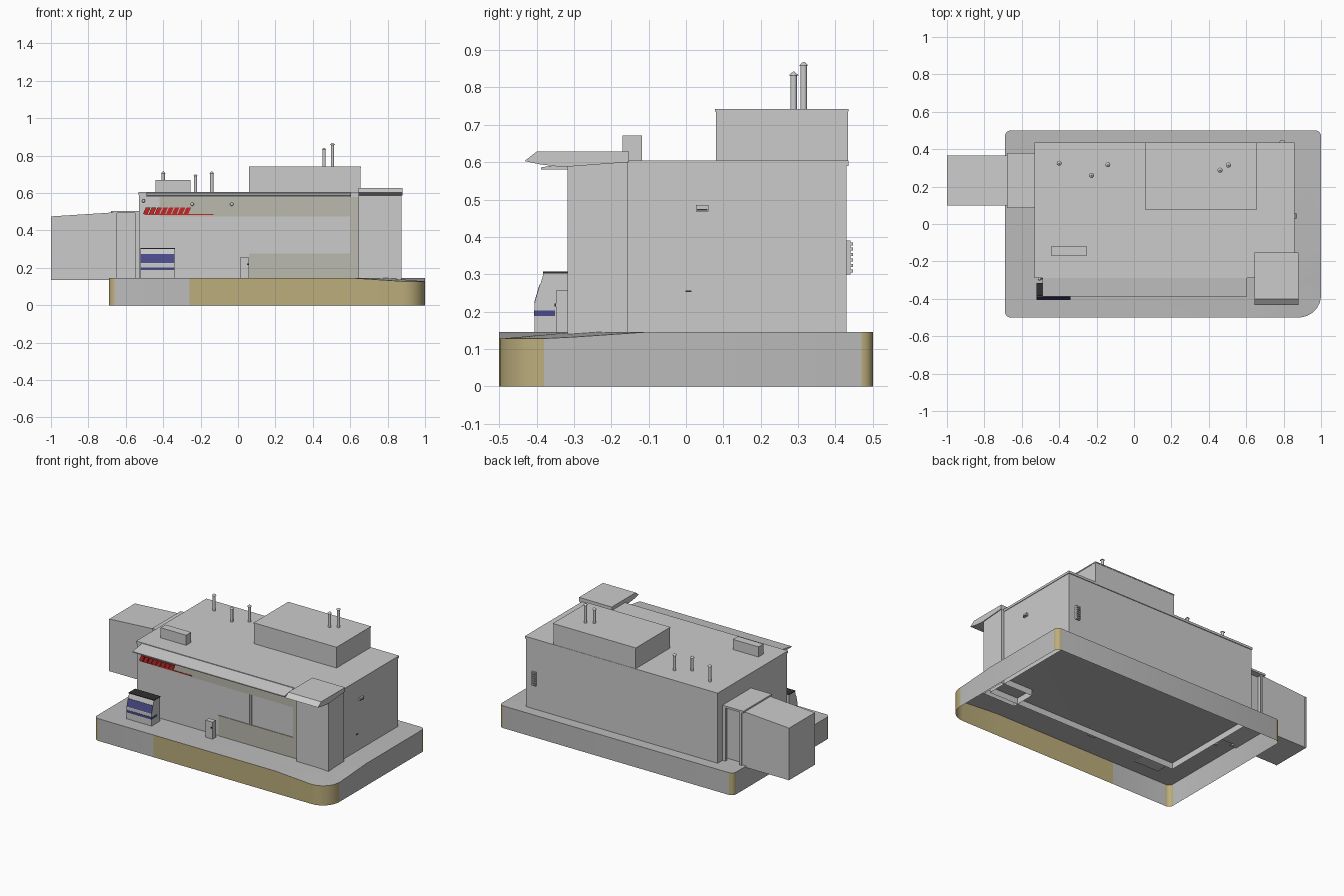
import bpy, bmesh, math
from mathutils import Vector

if "Cube" in bpy.data.objects:
    bpy.data.objects.remove(bpy.data.objects["Cube"])


def mat(name, rgb):
    m = bpy.data.materials.new(name)
    m.diffuse_color = (*rgb, 1)
    m.use_nodes = True
    m.node_tree.nodes["Principled BSDF"].inputs["Base Color"].default_value = m.diffuse_color
    return m


OCHRE = mat("ochre", (0.50, 0.42, 0.20))
BEIGE = mat("beige", (0.50, 0.49, 0.42))
NAVY = mat("navy", (0.07, 0.07, 0.25))
RED = mat("red", (0.55, 0.02, 0.02))
DARK = mat("dark", (0.03, 0.03, 0.03))
GREY = mat("grey", (0.5, 0.5, 0.5))


def finish(name, bm, m=None):
    bmesh.ops.recalc_face_normals(bm, faces=bm.faces)
    me = bpy.data.meshes.new(name)
    bm.to_mesh(me)
    bm.free()
    ob = bpy.data.objects.new(name, me)
    bpy.context.collection.objects.link(ob)
    if m:
        me.materials.append(m)
    return ob


def smooth(ob):
    bpy.ops.object.select_all(action='DESELECT')
    ob.select_set(True)
    bpy.context.view_layer.objects.active = ob
    bpy.ops.object.shade_smooth_by_angle(angle=math.radians(35))


def box(name, x, y, z, m=None, open_bottom=False):
    bm = bmesh.new()
    bmesh.ops.create_cube(bm, size=1)
    for v in bm.verts:
        v.co = [r[0] if c < 0 else r[1] for c, r in zip(v.co, (x, y, z))]
    if open_bottom:
        low = [f for f in bm.faces if all(v.co.z < z[0] + 1e-5 for v in f.verts)]
        bmesh.ops.delete(bm, geom=low, context='FACES_ONLY')
    return finish(name, bm, m)


def prism(name, pts, axis, a, b, m=None):
    """Extrude a 2D profile along axis 'x' (pts are y,z) or 'y' (pts are x,z)."""
    place = (lambda p, t: (t, p[0], p[1])) if axis == 'x' else (lambda p, t: (p[0], t, p[1]))
    bm = bmesh.new()
    f = bm.faces.new([bm.verts.new(place(p, a)) for p in pts])
    r = bmesh.ops.extrude_face_region(bm, geom=[f])
    off = Vector(place((0, 0), b - a))
    bmesh.ops.translate(bm, vec=off, verts=[v for v in r['geom'] if isinstance(v, bmesh.types.BMVert)])
    return finish(name, bm, m)


# Plinth: open-bottomed slab, rounded corners, ramp down to the front right corner
TOP = 0.145


def arc(cx, cy, r, start, n, z=TOP):
    return [(cx + r * math.cos(math.radians(start + 90 * i / n)),
             cy + r * math.sin(math.radians(start + 90 * i / n)), z) for i in range(n + 1)]


outline = arc(-.66, -.47, .03, 180, 4) + [(-.26, -.5, TOP)]
ramp_start = len(outline)
outline += [(.62, -.5, TOP)] + arc(.88, -.38, .12, 270, 8, TOP - .017)
outline += [(1, -.3, TOP - .013), (1, -.11, TOP)]
ramp_end = len(outline) - 1
outline += arc(.97, .47, .03, 0, 4) + arc(-.66, .47, .03, 90, 4)
bm = bmesh.new()
upper = [bm.verts.new(p) for p in outline]
lower = [bm.verts.new((p[0], p[1], 0)) for p in outline]
mid = bm.verts.new((.81, -.305, TOP))
for i in range(len(outline)):
    j = (i + 1) % len(outline)
    f = bm.faces.new((lower[i], lower[j], upper[j], upper[i]))
    d = Vector(outline[j]) - Vector(outline[i])
    rounded = abs(d.x) > 1e-4 and abs(d.y) > 1e-4
    front = outline[i][1] < -.499 and outline[i][0] > -.27
    f.material_index = 1 if rounded or front else 0
bm.faces.new(upper[:ramp_start + 1] + [mid] + upper[ramp_end:])
for i in range(ramp_start, ramp_end):
    bm.faces.new((mid, upper[i], upper[i + 1]))
base = finish("plinth", bm, GREY)
base.data.materials.append(OCHRE)
smooth(base)

# Main building, roof edge and entrance tower (walls reach below the slab)
box("main_walls", (-.53, .855), (-.285, .43), (.105, .59), open_bottom=True)
box("roof_edge", (-.533, .859), (-.29, .435), (.59, .605))
box("entrance_tower", (.645, .875), (-.317, -.155), (.105, .6), open_bottom=True)
prism("entrance_canopy", [(-.153, .628), (-.40, .628), (-.432, .603), (-.39, .594),
                          (-.34, .588), (-.315, .588), (-.153, .6)], 'x', .643, .88)
prism("front_awning", [(-.285, .602), (-.388, .586), (-.388, .580), (-.285, .580)], 'x', -.49, .605)

# Roof equipment
box("roof_plant_room", (.06, .655), (.08, .433), (.60, .735))
box("plant_room_lid", (.058, .657), (.078, .435), (.735, .742))
box("roof_fan_unit", (-.44, -.255), (-.17, -.118), (.60, .671))


def pipe(i, x, y, z0, z1, r=.009):
    bm = bmesh.new()
    for r1, r2, a, b in ((r, r, z0, z1 - .008), (r * 1.5, r * .2, z1 - .01, z1)):
        g = bmesh.ops.create_cone(bm, cap_ends=True, segments=16, radius1=r1, radius2=r2, depth=b - a)
        bmesh.ops.translate(bm, vec=(x, y, (a + b) / 2), verts=g['verts'])
    smooth(finish(f"vent_pipe_{i}", bm))


for i, p in enumerate([(-.40, .325, .6, .715), (-.227, .26, .6, .70), (-.14, .317, .6, .715),
                       (.46, .288, .735, .842), (.505, .315, .735, .868)]):
    pipe(i, *p)

# Front facade: beige cladding, window mullions, red trim
box("upper_cladding", (-.42, .645), (-.289, -.284), (.475, .58), BEIGE)
box("lower_cladding", (.06, .645), (-.289, -.284), (.145, .278), BEIGE)
box("side_cladding", (.6, .645), (-.289, -.284), (.278, .475), BEIGE)
for i, x in enumerate((.285, .300)):
    box(f"window_mullion_{i}", (x - .002, x + .002), (-.29, -.284), (.278, .475))
for i in range(8):
    x = -.508 + i * .031
    prism(f"red_slat_{i}", [(x, .488), (x + .025, .488), (x + .04, .522), (x + .015, .522)],
          'y', -.296, -.284, RED)
box("red_trim", (-.5, -.13), (-.292, -.284), (.482, .487), RED)

for i, (x, z) in enumerate([(-.505, .558), (-.245, .54), (-.033, .54)]):
    bm = bmesh.new()
    bmesh.ops.create_uvsphere(bm, u_segments=12, v_segments=8, radius=.009)
    bmesh.ops.translate(bm, vec=(x, -.293, z), verts=bm.verts)
    smooth(finish(f"wall_lamp_{i}", bm))

# Slope-fronted storage chest with stripes
prism("chest", [(-.317, .14), (-.405, .14), (-.405, .222), (-.381, .303), (-.317, .303)], 'x', -.52, -.34)
box("chest_lid", (-.522, -.338), (-.383, -.316), (.302, .307), DARK)


def slope(z):
    return -.405 + .024 * (z - .222) / .081


prism("chest_window", [(slope(.225), .225), (slope(.225) - .002, .225),
                       (slope(.273) - .002, .273), (slope(.273), .273)], 'x', -.52, -.34, NAVY)
box("chest_stripe", (-.521, -.339), (-.407, -.35), (.188, .203), NAVY)

# Litter bin
box("bin", (.01, .06), (-.348, -.315), (.14, .256))
box("bin_handle", (.047, .06), (-.352, -.347), (.214, .222), DARK)

# Delivery trailer docked at the left, with dock frame
prism("trailer_box", [(-1, .135), (-.655, .135), (-.655, .497), (-1, .475)], 'y', .1, .365)
box("dock_passage", (-.66, -.53), (.125, .34), (.135, .492))
box("dock_lintel", (-.68, -.53), (.085, .38), (.492, .505))
for y in (.085, .362):
    box("dock_post", (-.55, -.53), (y, y + .018), (.105, .492))
    box("trailer_edge_post", (-.665, -.648), (y + .008, y + .014), (.14, .492))
for y in (.098, .361):
    box("trailer_rear_trim", (-1, -.99), (y, y + .006), (.135, .475))

# Right wall vent and latch
box("side_vent", (.85, .867), (.027, .060), (.468, .485))
box("side_vent_slot", (.86, .868), (.03, .057), (.470, .475), DARK)
box("side_latch", (.85, .859), (-.002, .015), (.253, .257), DARK)

# Service box with slats on the back wall
box("service_box", (.777, .807), (.425, .440), (.30, .39))
for i in range(6):
    z = .305 + i * .0145
    box(f"service_slat_{i}", (.78, .804), (.438, .447), (z, z + .008))
